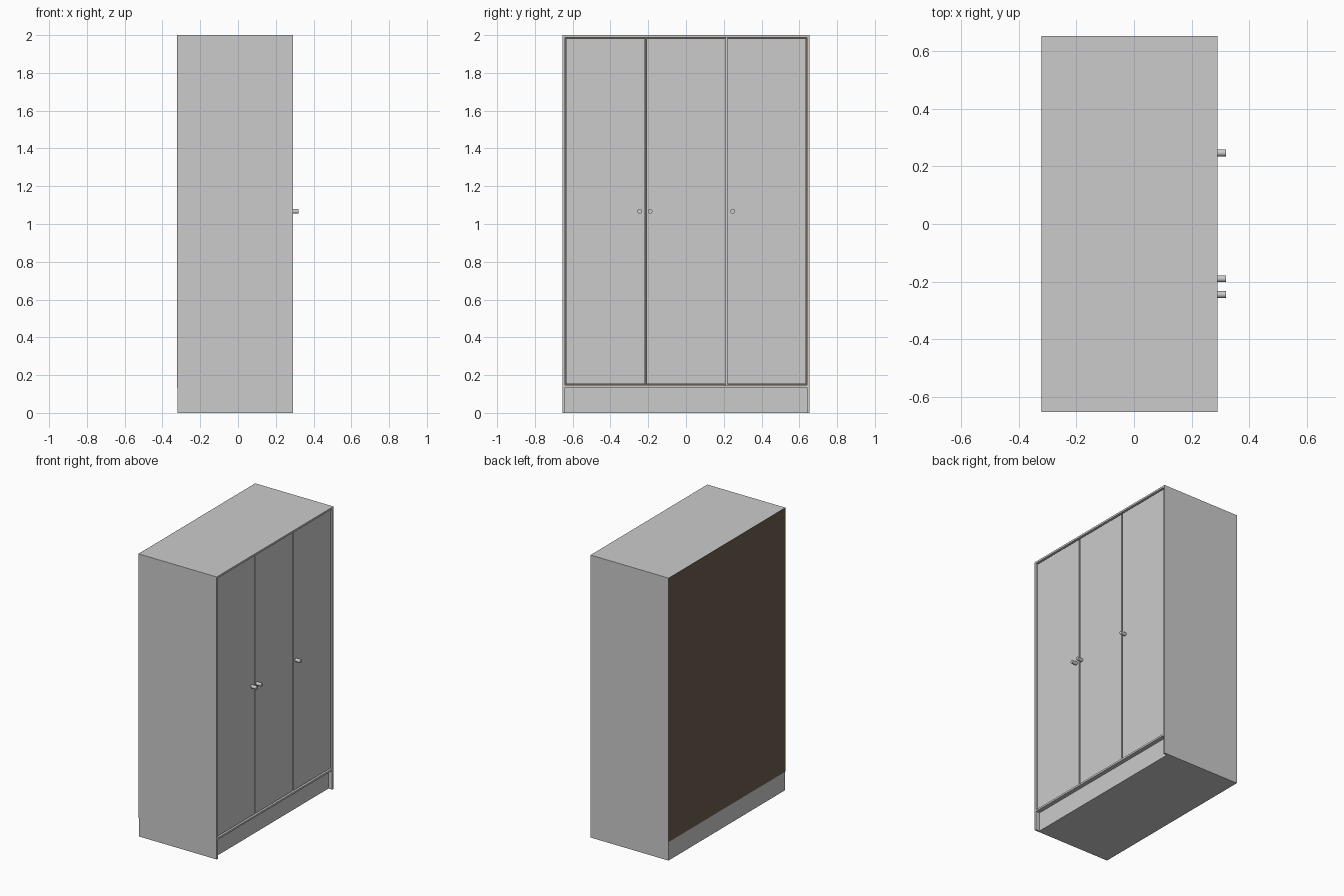
import bpy, math

if "Cube" in bpy.data.objects:
    bpy.data.objects.remove(bpy.data.objects["Cube"])

W, H = 0.653, 2.0            # half width (y), height
BACK, FRONT = -0.32, 0.29    # depth range (x)
T = 0.013                    # panel thickness
BASE = 0.135                 # underside of bottom panel


def box(name, x0, x1, y0, y1, z0, z1):
    bpy.ops.mesh.primitive_cube_add(
        size=1, location=((x0 + x1) / 2, (y0 + y1) / 2, (z0 + z1) / 2))
    ob = bpy.context.object
    ob.name = name
    ob.scale = (x1 - x0, y1 - y0, z1 - z0)
    bpy.ops.object.transform_apply(location=False, rotation=False, scale=True)
    return ob


# carcass: sides, top, bottom and inner divider
for side, name in ((-1, "left_side_panel"), (1, "right_side_panel")):
    a, b = sorted((side * W, side * (W - T)))
    box(name, BACK, FRONT, a, b, 0, H)
inner = W - T
box("top_panel", BACK, FRONT, -inner, inner, H - T, H)
box("bottom_panel", BACK, FRONT, -inner, inner, BASE, BASE + T)
box("divider", BACK, 0.262, 0.210, 0.223, BASE + T, H - T)

# recessed plinth
box("plinth", BACK, 0.26, -inner, inner, 0, BASE)

# thin brown back board
back = box("back_board", BACK - 0.002, BACK, -W, W, BASE - 0.003, H)
mat = bpy.data.materials.new("brown_board")
mat.diffuse_color = (0.15, 0.115, 0.075, 1)
mat.use_nodes = True
mat.node_tree.nodes["Principled BSDF"].inputs["Base Color"].default_value = mat.diffuse_color
back.data.materials.append(mat)

# three inset doors with narrow gaps
gap, edge = 0.009, 0.635
door_w = (2 * edge - 2 * gap) / 3
for i in range(3):
    y = -edge + i * (door_w + gap)
    box(f"door_{i + 1}", 0.265, 0.281, y, y + door_w, 0.153, 1.981)

# round knobs
for i, y in enumerate((-0.245, -0.19, 0.247)):
    bpy.ops.mesh.primitive_cylinder_add(
        vertices=24, radius=0.012, depth=0.042,
        location=(0.299, y, 1.067), rotation=(0, math.pi / 2, 0))
    bpy.context.object.name = f"knob_{i + 1}"
    bpy.ops.object.shade_smooth_by_angle()
